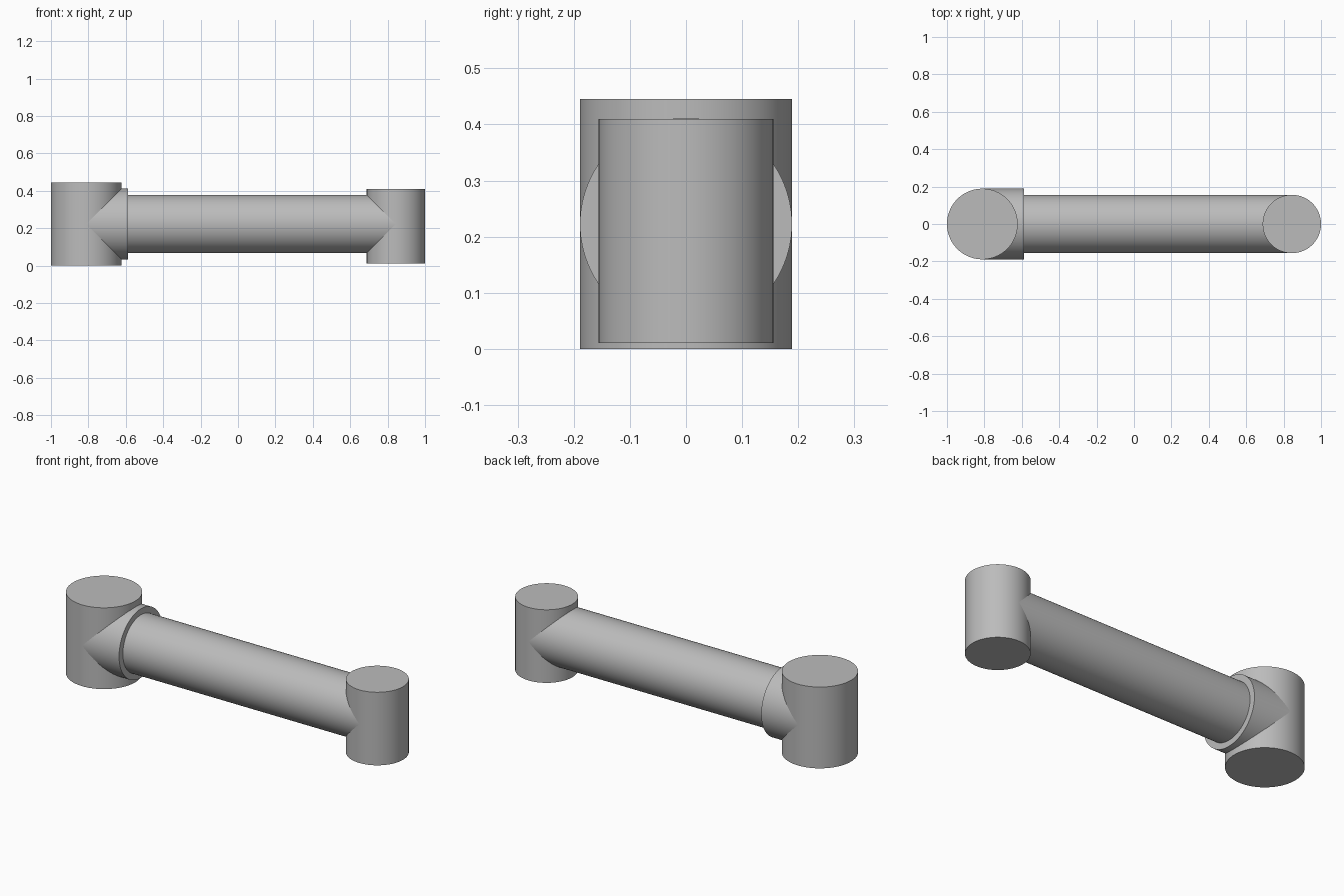
import bpy
import math

cube = bpy.data.objects.get("Cube")
if cube:
    bpy.data.objects.remove(cube, do_unlink=True)

# Single grey metal
grey = bpy.data.materials.new("grey_metal")
grey.use_nodes = True
colour = (0.5, 0.5, 0.5, 1)
grey.diffuse_color = colour
grey.node_tree.nodes["Principled BSDF"].inputs["Base Color"].default_value = colour


def cylinder(name, radius, start, end, centre, axis):
    """Capped cylinder along x or z, from start to end on that axis."""
    middle = (start + end) / 2
    upright = axis == "z"
    bpy.ops.mesh.primitive_cylinder_add(
        vertices=96, radius=radius, depth=end - start,
        location=(centre, 0, middle) if upright else (middle, 0, centre),
        rotation=(0, 0 if upright else math.pi / 2, 0))
    part = bpy.context.object
    part.name = name
    part.data.materials.append(grey)
    bpy.ops.object.shade_smooth_by_angle(angle=math.radians(30))
    return part


big_radius, small_radius = 0.189, 0.156
big_x, small_x = -1 + big_radius, 1 - small_radius
arm_z = 0.2225

# Upright joint housings at both ends
cylinder("large_joint", big_radius, 0, 0.445, big_x, "z")
cylinder("small_joint", small_radius, 0.01, 0.41, small_x, "z")

# Collar out of the large joint, and the arm tube linking the joints
cylinder("collar", big_radius, big_x, -0.588, arm_z, "x")
cylinder("arm_tube", small_radius, -0.7, small_x, arm_z, "x")
